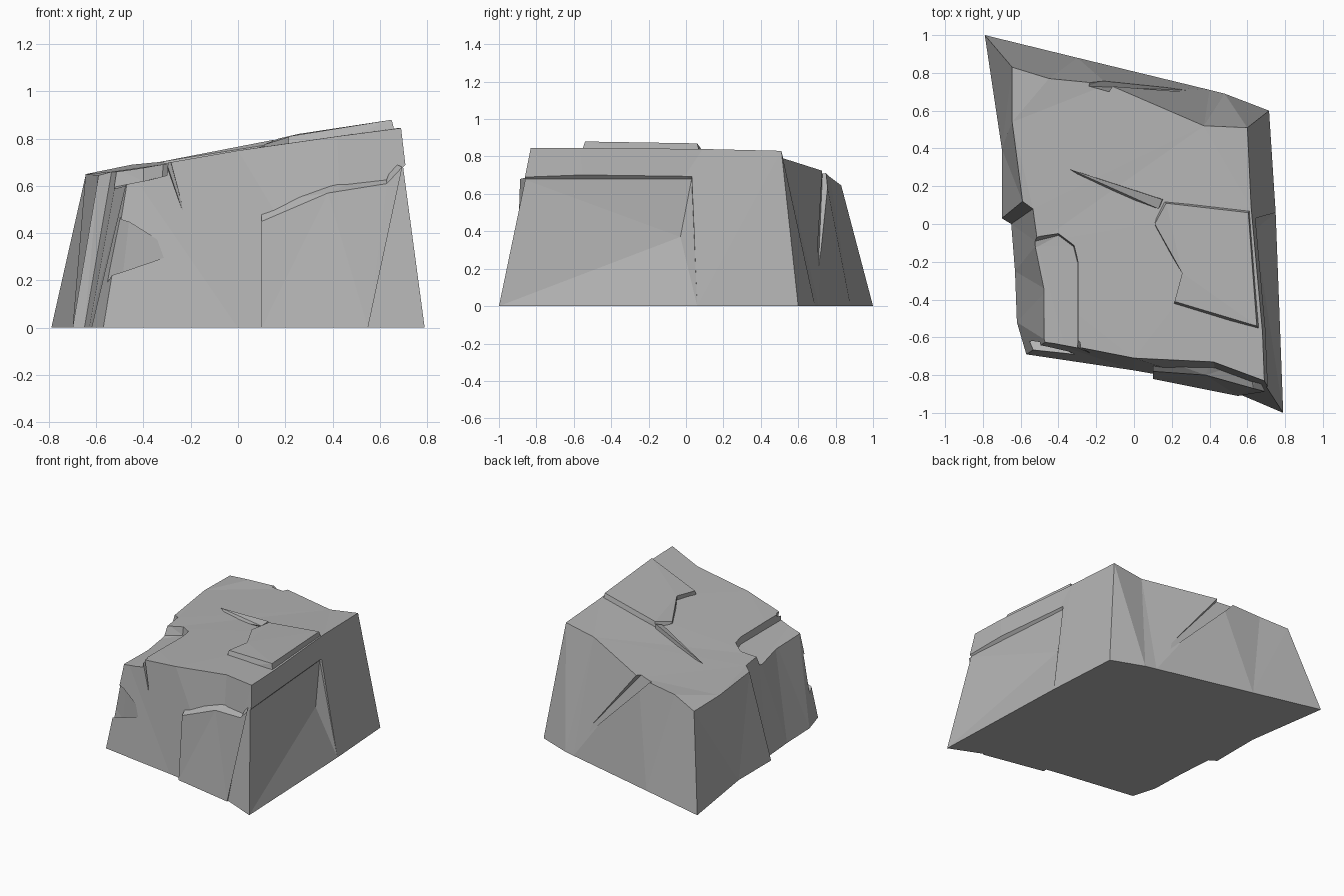
import bpy
import bmesh

cube = bpy.data.objects.get("Cube")
if cube:
    bpy.data.objects.remove(cube, do_unlink=True)

stone = bpy.data.materials.new("grey stone")
stone.use_nodes = True
GREY = (0.45, 0.45, 0.45, 1)
stone.diffuse_color = GREY
stone.node_tree.nodes["Principled BSDF"].inputs["Base Color"].default_value = GREY


def finish(name, bm):
    bmesh.ops.recalc_face_normals(bm, faces=bm.faces)
    mesh = bpy.data.meshes.new(name)
    bm.to_mesh(mesh)
    bm.free()
    mesh.materials.append(stone)
    obj = bpy.data.objects.new(name, mesh)
    bpy.context.collection.objects.link(obj)
    return obj


def loft(name, lower, upper):
    """Block between two matching outlines."""
    bm = bmesh.new()
    low = [bm.verts.new(p) for p in lower]
    top = [bm.verts.new(p) for p in upper]
    bm.faces.new(low)
    bm.faces.new(top)
    for i in range(len(low)):
        j = (i + 1) % len(low)
        bm.faces.new((low[i], low[j], top[j], top[i]))
    bmesh.ops.triangulate(bm, faces=bm.faces[:])
    return finish(name, bm)


def hull(name, points):
    """Convex chunk around a few points."""
    bm = bmesh.new()
    for p in points:
        bm.verts.new(p)
    bmesh.ops.convex_hull(bm, input=bm.verts[:])
    return finish(name, bm)


def combine(target, other, operation):
    mod = target.modifiers.new(other.name, 'BOOLEAN')
    mod.operation = operation
    mod.solver = 'EXACT'
    mod.object = other
    bpy.context.view_layer.objects.active = target
    bpy.ops.object.modifier_apply(modifier=mod.name)
    bpy.data.objects.remove(other, do_unlink=True)


# main block: ground outline and crown outline, anticlockwise from the front left corner
ground = [(.79, -1), (.77, -.47), (.75, .06), (.715, .6), (.48, .69), (.4, .71),
          (-.3, .88), (-.79, 1), (-.7, .4), (-.7, .03), (-.65, 0), (-.63, -.25),
          (-.62, -.52), (-.57, -.69), (0, -.775), (.45, -.855)]
crown = [(.69, -.83, .845), (.68, -.57, .845), (.62, .09, .84), (.6, .51, .83),
         (.37, .52, .79), (-.14, .74, .72), (-.45, .77, .69), (-.645, .83, .645),
         (-.645, .54, .65), (-.59, .12, .645), (-.535, .08, .66), (-.51, -.1, .66),
         (-.46, -.35, .67), (-.46, -.62, .67), (0, -.71, .75), (.42, -.73, .81)]
rock = loft("rock", [(x, y, 0) for x, y in ground], crown)

# raised slab on the crown
slab = loft("crown_slab",
            [(.11, -.02, .7), (.27, -.28, .72), (.205, -.45, .7),
             (.685, -.58, .75), (.625, .09, .75), (.145, .13, .7)],
            [(.11, 0, .775), (.255, -.26, .82), (.215, -.41, .81),
             (.65, -.54, .88), (.605, .06, .87), (.17, .11, .8)])
ridge = hull("crown_ridge", [(-.34, .29, .7), (.15, .13, .795), (.13, .08, .775),
                             (.16, .13, .7), (-.2, .2, .68)])

# raised plate on the front
plate = loft("front_plate",
             [(.1, -.6, 0), (.1, -.7, .53), (.42, -.68, .66),
              (.62, -.72, .68), (.65, -.8, .7), (.5, -.7, 0)],
             [(.1, -.82, 0), (.1, -.78, .45), (.38, -.8, .57),
              (.63, -.87, .61), (.695, -.887, .68), (.55, -.91, 0)])

# chips and grooves taken out of the block
chips = [
    hull("left_side_recess", [(.64, -.03, .37), (.63, .03, .68), (.75, .06, 0),
                              (.79, -1, 0), (.7, -.87, .68), (1, -.9, 1),
                              (1, .06, 1), (1, -.9, 0), (1, .06, 0)]),
    hull("corner_chip", [(-.8, -.16, .54), (-.51, -.12, .59), (-.4, -.06, .62),
                         (-.32, -.12, .64), (-.3, -.2, .645), (-.3, -.9, .645),
                         (-.8, -.9, .55), (-.8, -.08, .8), (-.52, -.08, .8),
                         (-.4, -.03, .8), (-.31, -.1, .8), (-.29, -.2, .8),
                         (-.3, -.9, .8), (-.8, -.9, .8)]),
    hull("back_groove", [(.46, .7, .02), (-.14, .7, .73), (-.25, .73, .72),
                         (-.05, .9, .8), (-.25, .9, .8), (.3, .9, .2)]),
    hull("front_notch", [(-.27, -.71, .32), (-.46, -.62, .46), (-.49, -.61, .2),
                         (-.7, -.65, .5), (-.7, -.65, .17), (-.45, -.85, .35)]),
    hull("front_crack", [(-.31, -.6, .72), (-.29, -.62, .72), (-.21, -.71, .42),
                         (-.32, -.8, .7), (-.28, -.8, .7)]),
]

for part in (slab, ridge, plate):
    combine(rock, part, 'UNION')
for chip in chips:
    combine(rock, chip, 'DIFFERENCE')
for face in rock.data.polygons:
    face.use_smooth = False
    face.material_index = 0
